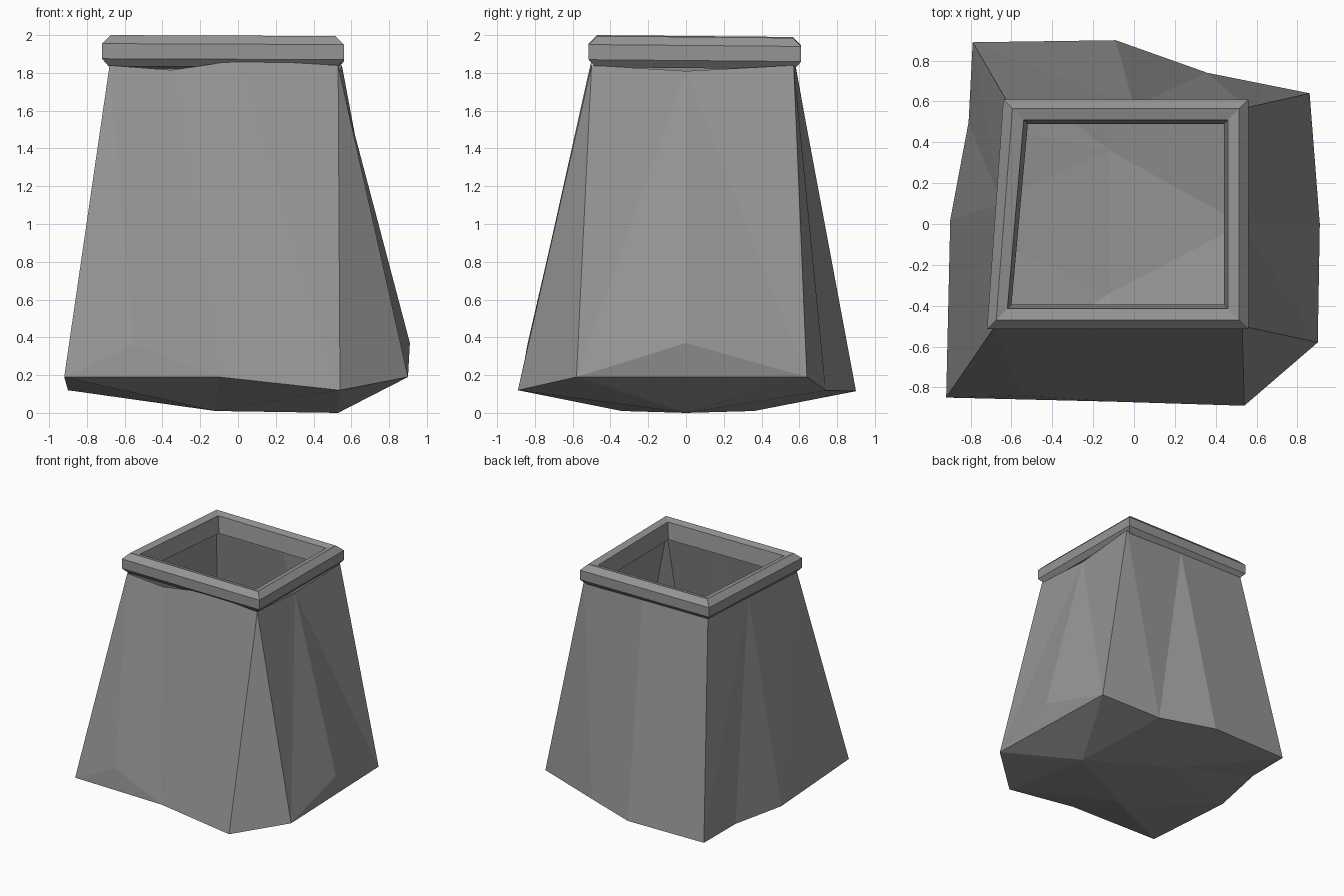
import bpy
import bmesh

old = bpy.data.objects.get("Cube")
if old:
    bpy.data.objects.remove(old, do_unlink=True)


def make_material(name, colour):
    mat = bpy.data.materials.new(name)
    mat.use_nodes = True
    mat.diffuse_color = colour
    mat.node_tree.nodes["Principled BSDF"].inputs["Base Color"].default_value = colour
    return mat


def finish(bm, name, material):
    """Turn a bmesh into a flat shaded object with outward normals."""
    bmesh.ops.recalc_face_normals(bm, faces=bm.faces)
    mesh = bpy.data.meshes.new(name)
    bm.to_mesh(mesh)
    bm.free()
    mesh.materials.append(material)
    obj = bpy.data.objects.new(name, mesh)
    bpy.context.collection.objects.link(obj)
    return obj


grey = make_material("plain grey", (0.3, 0.3, 0.3, 1.0))

# Hand-shaped body: key corners of the lower edge, neck, belly and underside
corners = {
    # lower edge, counter-clockwise from the front
    "front_a": (-.92, -.85, .19), "front_b": (-.1, -.87, .19), "front_c": (.54, -.89, .12),
    "side_a": (.9, -.58, .19), "side_b": (.86, .64, .19),
    "back_a": (.36, .74, .12), "back_b": (-.09, .9, .115), "back_c": (-.79, .89, .115),
    "far_a": (-.81, .5, .13), "far_b": (-.9, .02, .12),
    # neck
    "neck_front_a": (-.68, -.5, 1.84), "neck_front_b": (-.35, -.5, 1.815),
    "neck_front_c": (.02, -.5, 1.87), "neck_front_d": (.53, -.5, 1.84),
    "neck_side": (.53, 0, 1.81), "neck_back_a": (.55, .57, 1.84),
    "neck_back_b": (0, .58, 1.83), "neck_back_c": (-.61, .58, 1.84),
    "neck_far": (-.65, .1, 1.84),
    # belly points
    "belly_front": (-.55, -.84, .36), "belly_side": (.91, 0, .37),
    # underside
    "base_side": (.53, 0, 0), "base_front": (-.12, -.34, .01), "base_back": (-.12, .36, .01),
}

panels = [
    # front wall
    "front_a front_b belly_front", "front_a belly_front neck_front_a",
    "belly_front neck_front_b neck_front_a", "belly_front front_b neck_front_b",
    "front_b neck_front_c neck_front_b", "front_b front_c neck_front_c",
    "front_c neck_front_d neck_front_c", "front_c side_a neck_front_d",
    # side wall with the belly
    "side_a side_b belly_side", "side_a belly_side neck_side",
    "side_a neck_side neck_front_d", "belly_side side_b neck_side",
    "side_b neck_back_a neck_side",
    # back wall
    "side_b back_a neck_back_a", "back_a neck_back_b neck_back_a",
    "back_a back_b neck_back_b", "back_b back_c neck_back_b",
    "back_c neck_back_c neck_back_b",
    # far side wall
    "back_c far_a neck_far", "back_c neck_far neck_back_c", "far_a far_b neck_far",
    "far_b front_a neck_front_a", "far_b neck_front_a neck_far",
    # underside
    "base_side base_back base_front",
    "front_a base_front front_b", "front_b base_front front_c",
    "front_c base_front base_side", "front_c base_side side_a",
    "side_a base_side side_b", "side_b base_side back_a",
    "base_side base_back back_a", "back_a base_back back_b",
    "back_b base_back back_c", "back_c base_back far_a",
    "far_a base_back far_b", "far_b base_back base_front", "far_b base_front front_a",
]

bm = bmesh.new()
verts = {name: bm.verts.new(co) for name, co in corners.items()}
for panel in panels:
    bm.faces.new([verts[name] for name in panel.split()])
finish(bm, "body", grey)

# Rim: a bevelled section swept around an uneven four-sided outline
outline = [(-.72, -.515, 0), (.56, -.515, .005), (.56, .61, .015), (-.64, .61, .01)]
section = [(.035, 1.835), (0, 1.875), (0, 1.955), (.045, 2), (.1, 1.985), (.12, 1.85)]

bm = bmesh.new()
columns = []
for x, y, drop in outline:
    sx = 1 if x > 0 else -1
    sy = 1 if y > 0 else -1
    columns.append([bm.verts.new((x - sx * inset, y - sy * inset, z - drop))
                    for inset, z in section])
for i, column in enumerate(columns):
    following = columns[(i + 1) % len(columns)]
    for j in range(len(section)):
        k = (j + 1) % len(section)
        bm.faces.new((column[j], following[j], following[k], column[k]))
finish(bm, "rim", grey)
